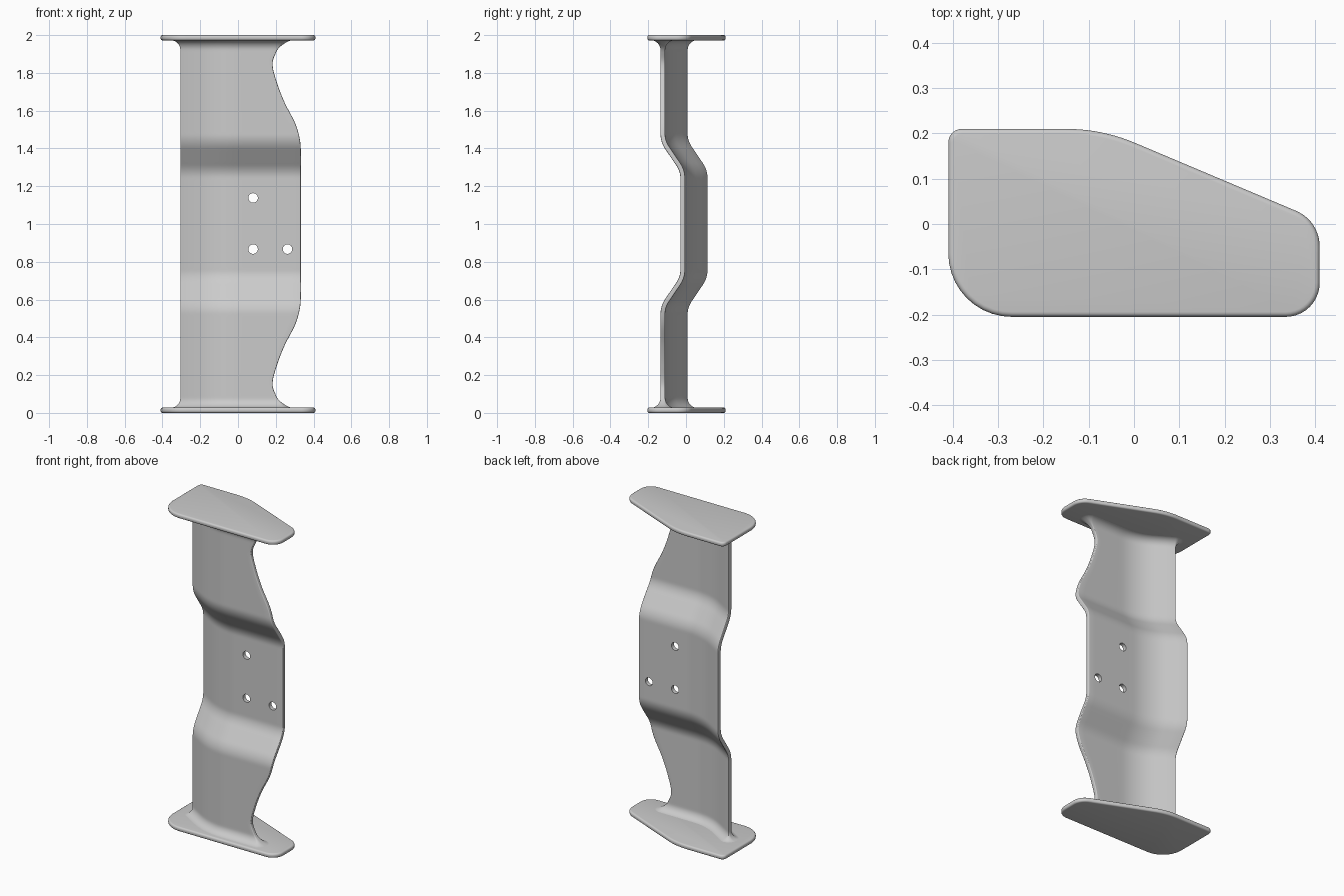
import bpy, bmesh, math
from mathutils import Vector

if "Cube" in bpy.data.objects:
    bpy.data.objects.remove(bpy.data.objects["Cube"])

metal = bpy.data.materials.new("light_grey_metal")
metal.diffuse_color = (0.6, 0.6, 0.6, 1)
metal.use_nodes = True
metal.node_tree.nodes["Principled BSDF"].inputs["Base Color"].default_value = metal.diffuse_color


def make_object(name, bm):
    bmesh.ops.recalc_face_normals(bm, faces=bm.faces)
    mesh = bpy.data.meshes.new(name)
    bm.to_mesh(mesh)
    bm.free()
    mesh.materials.append(metal)
    ob = bpy.data.objects.new(name, mesh)
    bpy.context.collection.objects.link(ob)
    return ob


def finish(ob):
    bpy.ops.object.select_all(action='DESELECT')
    ob.select_set(True)
    bpy.context.view_layer.objects.active = ob
    for m in list(ob.modifiers):
        bpy.ops.object.modifier_apply(modifier=m.name)
    bpy.ops.object.shade_smooth_by_angle(angle=math.radians(35))


# ---- end plates: polygon with rounded corners (x, y, radius) ----
CORNERS = [(-.41, -.205, .14), (.41, -.205, .075), (.41, .007, .085),
           (-.071, .21, .39), (-.41, .21, .03)]
PLATE = 0.028


def rounded_outline(corners, steps=10):
    pts = []
    for i, (x, y, r) in enumerate(corners):
        p = Vector((x, y))
        a = (Vector(corners[i - 1][:2]) - p).normalized()
        b = (Vector(corners[(i + 1) % len(corners)][:2]) - p).normalized()
        half = a.angle(b) / 2
        centre = p + (a + b).normalized() * r / math.sin(half)
        s, e = p + a * r / math.tan(half) - centre, p + b * r / math.tan(half) - centre
        a0 = math.atan2(s.y, s.x)
        turn = math.pi - 2 * half
        for k in range(steps + 1):
            t = a0 + turn * k / steps
            pts.append((centre.x + r * math.cos(t), centre.y + r * math.sin(t)))
    return pts


def plate(name, z):
    bm = bmesh.new()
    face = bm.faces.new([bm.verts.new((x, y, z)) for x, y in rounded_outline(CORNERS)])
    top = bmesh.ops.extrude_face_region(bm, geom=[face])
    bmesh.ops.translate(bm, vec=(0, 0, PLATE),
                        verts=[v for v in top['geom'] if isinstance(v, bmesh.types.BMVert)])
    ob = make_object(name, bm)
    bev = ob.modifiers.new("round_edge", 'BEVEL')
    bev.width, bev.segments, bev.limit_method = 0.011, 4, 'ANGLE'
    bev.angle_limit = math.radians(60)
    finish(ob)


plate("bottom_plate", 0)
plate("top_plate", 2 - PLATE)

# ---- web: bent sheet, stepped back in the middle, flared into the plates ----
THICK, EDGE, FLARE = 0.025, 0.005, 0.052
LEFT, Y0, STEP = -0.305, -0.1225, 0.105
BEND = math.radians(31.5)
RADIUS = 0.2 / math.sin(BEND)
# right edge contour of the lower half (z, x)
CONTOUR = [(.0, .255), (.04, .235), (.085, .205), (.15, .183), (.245, .204), (.355, .246),
           (.47, .304), (.555, .328), (.63, .333), (.72, .333), (1.0, .333)]


def bend(x):
    """Sideways bend: offset in y and its slope."""
    if x >= 0:
        return 0, 0
    if x > -0.2:
        root = math.sqrt(RADIUS ** 2 - x * x)
        return RADIUS - root, x / root
    return RADIUS * (1 - math.cos(BEND)) + (-0.2 - x) * math.tan(BEND), -math.tan(BEND)


def step_back(z):
    """Softened ramp to the middle section."""
    total = 0
    for k in range(21):
        d = abs(z - 1) + (k / 20 - .5) * 0.07
        total += min(1, max(0, (.4375 - d) / .155))
    return STEP * total / 21


def right_edge(z):
    z = min(z, 2 - z)
    c = CONTOUR
    i = max(k for k in range(len(c) - 1) if c[k][0] <= z)

    def slope(k):
        a, b = c[max(k - 1, 0)], c[min(k + 1, len(c) - 1)]
        return (b[1] - a[1]) / (b[0] - a[0])
    h = c[i + 1][0] - c[i][0]
    t = (z - c[i][0]) / h
    return ((2 * t**3 - 3 * t * t + 1) * c[i][1] + (t**3 - 2 * t * t + t) * h * slope(i)
            + (3 * t * t - 2 * t**3) * c[i + 1][1] + (t**3 - t * t) * h * slope(i + 1))


def section(z, flare):
    """Closed outline of the sheet at one height, grown outward by flare."""
    x0, x1 = LEFT + EDGE, right_edge(z) - EDGE
    xs = [x0, (x0 - .2) / 2] + [-.2 + .02 * k for k in range(10)] + [x1 * k / 8 for k in range(9)]
    zs = (step_back(z + .004) - step_back(z - .004)) / .008
    front, back = [], []
    for x in xs:
        p, s = bend(x)
        n = Vector((s, -1)).normalized()
        y = Y0 + p + step_back(z)
        half = THICK / 2 * math.sqrt(1 + s * s + zs * zs) - EDGE * math.sqrt(1 + s * s)
        front.append((Vector((x, y - half)), n))
        back.append((Vector((x, y + half)), -n))
    back.reverse()

    def corner(pt, n, out):
        return [(pt, n.lerp(out, k / 4).normalized()) for k in range(1, 5)]
    right, left = Vector((1, 0)), Vector((-1, 0))
    ring = front + corner(*front[-1], right) + corner(*back[0], right)[::-1]
    ring += back + corner(*back[-1], left) + corner(*front[0], left)[::-1]
    return [(*(pt + n * (EDGE + flare)), z) for pt, n in ring]


rows = [(.012, FLARE)]
for k in range(11):
    a = math.pi / 2 * (1 - k / 10)
    rows.append((PLATE - .001 + FLARE * (1 - math.sin(a)), FLARE * (1 - math.cos(a))))
rows += [(z / 1000, 0) for z in range(90, 781, 10)]
rows += [(2 - z, f) for z, f in reversed(rows)]

bm = bmesh.new()
rings = [[bm.verts.new(p) for p in section(z, f)] for z, f in rows]
n = len(rings[0])
for a, b in zip(rings, rings[1:]):
    for i in range(n):
        j = (i + 1) % n
        bm.faces.new((a[i], a[j], b[j], b[i]))
bm.faces.new(rings[0])
bm.faces.new(rings[-1])
web = make_object("bent_web", bm)

# ---- four bolt holes ----
bm = bmesh.new()
for x in (.08, .262):
    for z in (.867, 1.138):
        ret = bmesh.ops.create_cone(bm, cap_ends=True, segments=32,
                                    radius1=.025, radius2=.025, depth=.3)
        for v in ret['verts']:
            v.co = (v.co.x + x, v.co.z, v.co.y + z)
cutter = make_object("hole_cutter", bm)
cutter.hide_render = True
cut = web.modifiers.new("bolt_holes", 'BOOLEAN')
cut.operation, cut.solver, cut.object = 'DIFFERENCE', 'EXACT', cutter
finish(web)
bpy.data.objects.remove(cutter)
